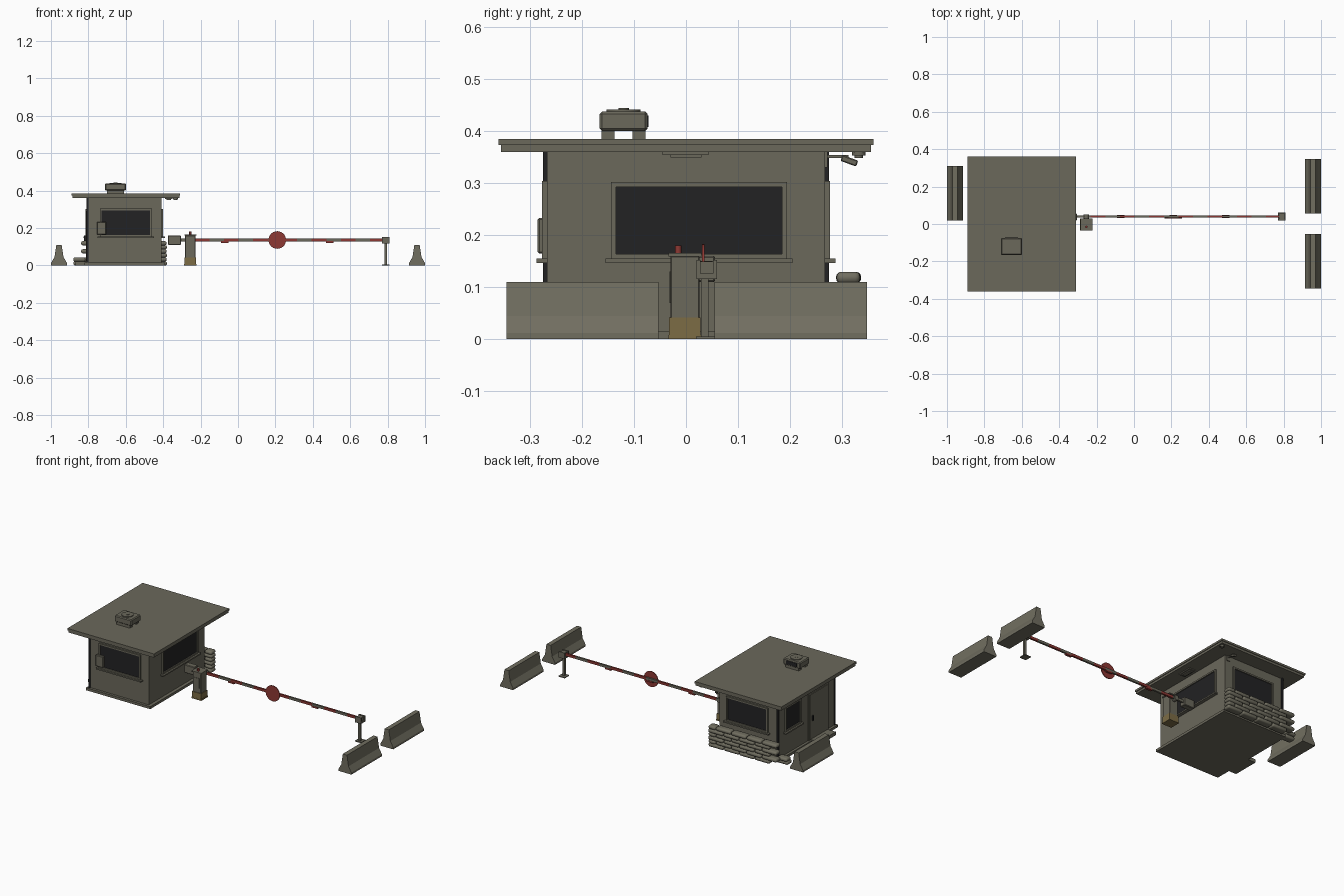
import bpy
import bmesh
import math
import random
from mathutils import Matrix

random.seed(4)
start_cube = bpy.data.objects.get("Cube")
if start_cube:
    bpy.data.objects.remove(start_cube, do_unlink=True)


def material(name, red, green, blue):
    mat = bpy.data.materials.new(name)
    mat.use_nodes = True
    colour = (red, green, blue, 1)
    mat.diffuse_color = colour
    shader = mat.node_tree.nodes["Principled BSDF"]
    shader.inputs["Base Color"].default_value = colour
    shader.inputs["Roughness"].default_value = 0.8
    return mat


OLIVE = material("olive grey", .145, .138, .105)
CONCRETE = material("warm concrete", .165, .157, .118)
GLASS = material("dark glass", .016, .016, .017)
RED = material("signal red", .27, .04, .033)
YELLOW = material("faded yellow", .2, .15, .06)


def finish(name, bm, mat):
    bmesh.ops.recalc_face_normals(bm, faces=bm.faces)
    mesh = bpy.data.meshes.new(name)
    bm.to_mesh(mesh)
    bm.free()
    mesh.materials.append(mat)
    obj = bpy.data.objects.new(name, mesh)
    bpy.context.collection.objects.link(obj)
    return obj


def box(name, xs, ys, zs, mat=OLIVE, bevel=0, segments=1):
    """Box from its (low, high) range on each axis."""
    bm = bmesh.new()
    bmesh.ops.create_cube(bm, size=1)
    for v in bm.verts:
        for axis, (low, high) in enumerate((xs, ys, zs)):
            v.co[axis] = (low + high) / 2 + v.co[axis] * (high - low)
    if bevel:
        bmesh.ops.bevel(bm, geom=bm.edges[:], offset=bevel, segments=segments,
                        affect="EDGES", profile=.5)
    return finish(name, bm, mat)


def around(centre, size):
    return (centre - size / 2, centre + size / 2)


def cylinder(name, centre, radius, depth, mat=OLIVE, axis="Z", sides=24):
    bm = bmesh.new()
    bmesh.ops.create_cone(bm, cap_ends=True, segments=sides, radius1=radius,
                          radius2=radius, depth=depth)
    turn = Matrix.Rotation(math.pi / 2, 4, "X" if axis == "Y" else "Y")
    if axis != "Z":
        bmesh.ops.transform(bm, matrix=turn, verts=bm.verts)
    bmesh.ops.translate(bm, vec=centre, verts=bm.verts)
    obj = finish(name, bm, mat)
    for face in obj.data.polygons:
        face.use_smooth = len(face.vertices) == 4
    return obj


# Booth shell, floor slab and overhanging roof
WEST, EAST, HALF = -.805, -.41, .267
box("booth_walls", (WEST, EAST), (-HALF, HALF), (.005, .365))
box("floor_slab", (WEST - .015, EAST + .02), (-HALF - .015, HALF + .015), (0, .015))
box("roof_underside", (-.886, -.314), (-.356, .356), (.36, .373))
box("roof_top", (-.89, -.31), (-.36, .36), (.373, .385))


def on_wall(side, name, across, out, zs, mat=OLIVE, bevel=0):
    """Box placed on a wall: range along it, range outward from it, height."""
    near, far = out
    if side == "front":
        return box(name, across, (-HALF - far, -HALF - near), zs, mat, bevel)
    if side == "back":
        return box(name, across, (HALF + near, HALF + far), zs, mat, bevel)
    if side == "left":
        return box(name, (EAST + near, EAST + far), across, zs, mat, bevel)
    return box(name, (WEST - far, WEST - near), across, zs, mat, bevel)


def window(side, low, high, bottom, top, rim=.009):
    out = (-.004, .01)
    on_wall(side, side + "_window_glass", (low, high), (-.004, .004), (bottom, top), GLASS)
    for part, a, b in (("near", low - rim, low), ("far", high, high + rim)):
        on_wall(side, f"{side}_window_jamb_{part}", (a, b), out, (bottom - rim, top + rim))
    for part, a, b in (("bottom", bottom - rim, bottom), ("top", top, top + rim)):
        on_wall(side, f"{side}_window_rail_{part}", (low, high), out, (a, b))
    on_wall(side, side + "_window_sill", (low - .02, high + .02), (-.004, .02),
            (bottom - .017, bottom - rim))


# Windows on all four walls
window("front", -.73, -.47, .164, .295)
window("back", -.73, -.47, .164, .295)
window("left", -.135, .185, .164, .293)
window("right", .07, .2, .164, .293)

# Door with frame, handle and step
on_wall("right", "door_frame", (-.205, -.015), (-.004, .005), (.015, .3))
on_wall("right", "door_leaf", (-.195, -.025), (0, .009), (.018, .29))
on_wall("right", "door_handle", (-.05, -.04), (.008, .018), (.13, .16), GLASS)
box("door_step", (-.87, WEST), (-.19, -.03), (0, .02))

# Corner pipes, wall cabinet and lamp under the eave
for side in ("front", "back"):
    on_wall(side, side + "_corner_pipe", (WEST - .004, WEST + .006), (-.004, .008),
            (.015, .36), GLASS)
on_wall("front", "wall_cabinet", (-.755, -.705), (0, .018), (.165, .233), bevel=.003)
on_wall("left", "eave_lamp", (-.045, .043), (.02, .06), (.354, .362))
on_wall("left", "eave_lamp_lens", (-.03, .03), (.028, .052), (.349, .355))

# Security camera and dome light
on_wall("back", "camera_plate", around(-.43, .02), (-.002, .005), (.33, .36))
on_wall("back", "camera_arm", around(-.43, .007), (0, .045), (.348, .354))
camera_body = box("camera_body", around(0, .016), around(0, .032), around(0, .012), bevel=.002)
camera_body.location = (-.43, .314, .343)
camera_body.rotation_euler.x = -.35
cylinder("dome_mount", (-.335, .332, .357), .013, .008)
cylinder("dome_light", (-.335, .332, .352), .008, .007)

# Rooftop cooling unit
for y in (-.15, -.09):
    box("cooler_rail", (-.7, -.61), around(y, .025), (.384, .402))
box("cooler_body", (-.712, -.598), (-.166, -.074), (.4, .438), bevel=.005)
cylinder("cooler_fan", (-.655, -.12, .439), .033, .006)
cylinder("cooler_hub", (-.655, -.12, .441), .01, .006)
box("cooler_grille", (-.69, -.62), (-.076, -.072), (.408, .43), GLASS)


# Sandbag wall in running bond under the back window
def sandbag(x, y, z, length=.1, width=.045):
    bag = box("sandbag", around(x, length), around(y, width), (z, z + .022), CONCRETE,
              .0095, 3)
    for face in bag.data.polygons:
        face.use_smooth = True


for row in range(6):
    shift = .05 if row % 2 else 0
    for i in range(4):
        x = -.43 - shift - i * .103
        sandbag(x, .312 + random.uniform(-.003, .003), row * .0215)
    if row % 2:
        sandbag(-.405, .312, row * .0215, length=.048)
for level in range(2):
    sandbag(-.848, .265 + level * .008, level * .021, length=.065)


# Tapered concrete road barriers
def road_barrier(x, y_low, y_high):
    half = [(.043, 0), (.043, .012), (.024, .045), (.014, .11)]
    outline = half + [(-px, pz) for px, pz in reversed(half)]
    bm = bmesh.new()
    face = bm.faces.new([bm.verts.new((x + px, y_low, pz)) for px, pz in outline])
    grown = bmesh.ops.extrude_face_region(bm, geom=[face])["geom"]
    moved = [g for g in grown if isinstance(g, bmesh.types.BMVert)]
    bmesh.ops.translate(bm, vec=(0, y_high - y_low, 0), verts=moved)
    finish("road_barrier", bm, CONCRETE)


road_barrier(.957, .055, .348)
road_barrier(.957, -.345, -.053)
road_barrier(-.957, .02, .31)

# Gate housing with yellow foot, cap and warning lamp
GX, ARM_Y, ARM_Z = -.255, .04, .136
box("gate_base", around(GX, .066), (-.034, .03), (0, .008), YELLOW)
box("gate_foot", around(GX, .061), (-.033, .028), (.008, .042), YELLOW)
box("gate_housing", around(GX, .056), (-.03, .026), (.04, .16), bevel=.002)
box("gate_cap", around(GX, .064), (-.034, .03), (.159, .166))
cylinder("warning_lamp", (GX, -.015, .173), .006, .015, RED, sides=16)
box("gate_panel", around(GX, .036), (-.032, -.029), (.07, .13))
cylinder("gate_pivot", (GX, .036, ARM_Z), .014, .03, axis="Y")

# Striped barrier arm with counterweight, hanging reflectors and round sign
box("counterweight", (-.375, -.305), (.02, .056), (.11, .16), bevel=.003)
count, left_end, right_end = 14, -.31, .785
step = (right_end - left_end) / count
for i in range(count):
    begin = left_end + i * step
    box(f"arm_stripe_{i}", (begin, begin + step), around(ARM_Y, .011),
        around(ARM_Z, .015), RED if i % 2 else OLIVE)
for x in (-.07, .21, .49):
    box("arm_reflector", around(x, .04), around(ARM_Y, .014), (.121, .13), RED)
cylinder("round_sign", (.21, ARM_Y - .007, ARM_Z), .047, .005, RED, "Y", 32)

# Rest post with forked head
box("rest_base", around(.79, .042), around(ARM_Y, .042), (0, .005))
box("rest_post", around(.79, .014), around(ARM_Y - .004, .014), (0, .12))
box("rest_head", around(.79, .04), around(ARM_Y, .04), (.116, .126))
for y in (.024, .056):
    box("rest_fork", around(.79, .04), around(y, .008), (.12, .152))
box("arm_tip", around(.79, .03), around(ARM_Y, .024), (.126, .149))
